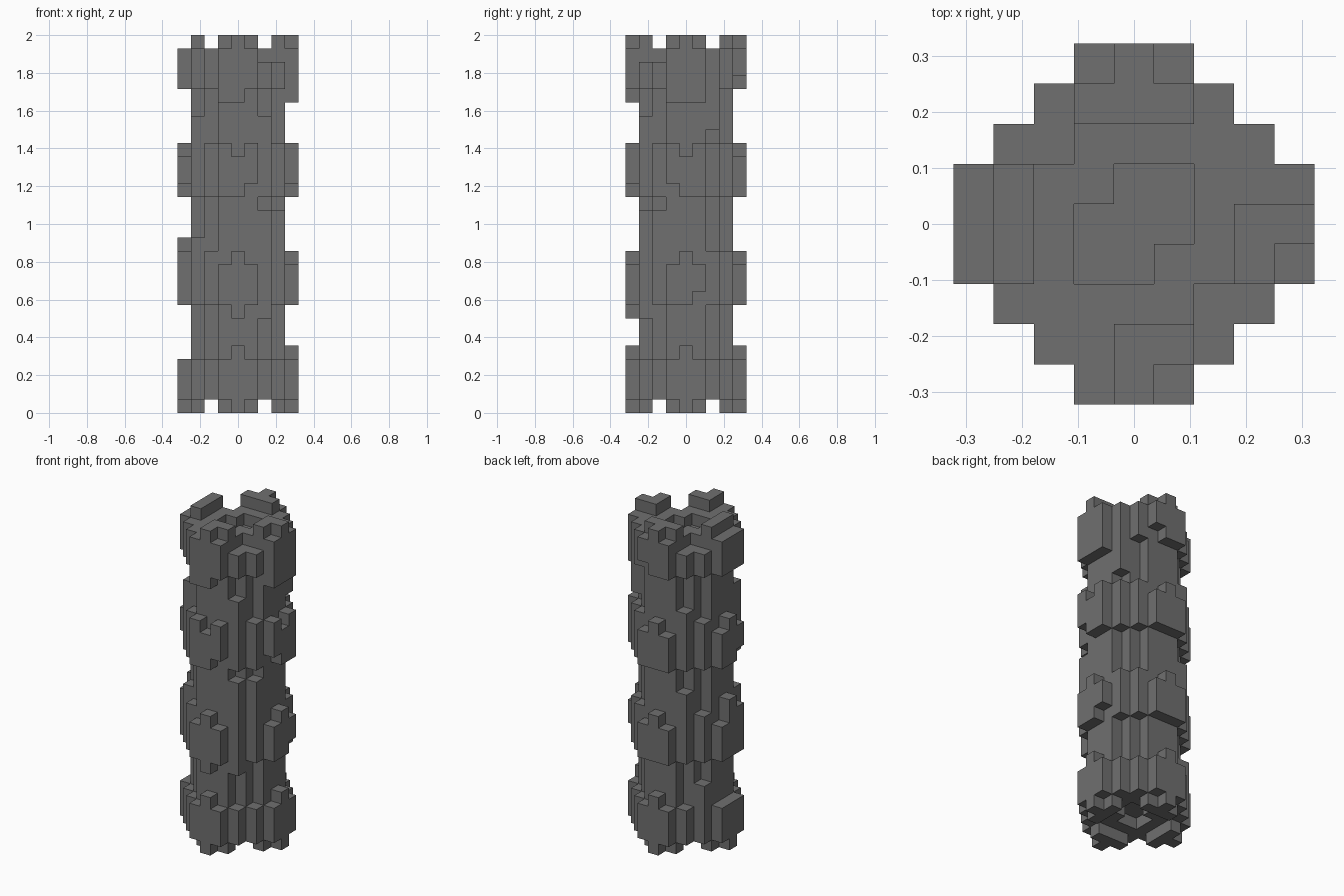
import bpy
import bmesh

cube = bpy.data.objects.get("Cube")
if cube:
    bpy.data.objects.remove(cube, do_unlink=True)

LAYERS = 28
UNIT = 2 / LAYERS
REACH = range(-4, 5)
blocks = set()


def stack(cell, low, high):
    """Fill one column of blocks between two layers."""
    for k in range(low, high):
        blocks.add((cell[0], cell[1], k))


# Raised ridges and sunken cells on the two ends
top_ridge = {(-3, -1), (-3, 0), (-3, 1), (-1, 3), (0, 3), (1, 3), (0, 4),
             (0, -3), (1, -3), (0, -4), (3, -1), (3, 0), (4, 0)}
hollow = {(i, j) for i in (-1, 0, 1) for j in (-1, 0, 1)} - {(-1, 1), (1, -1)}
low_corners = {(s * a, -s * b) for s in (-1, 1) for a, b in ((2, 2), (3, 2), (2, 3))}

# Narrow core running the full height
for i in REACH:
    for j in REACH:
        if abs(i) + abs(j) <= 4 and max(abs(i), abs(j)) <= 3:
            c = (i, j)
            top = 28 if c in top_ridge else 26 if c in hollow | low_corners else 27
            bottom = 2 if c in hollow else 0 if 3 in (abs(i), abs(j)) else 1
            stack(c, bottom, top)

# Irregular ends of single columns, by cell and band
special = {
    ((-4, 0), 0): (0, 4), ((-4, 0), 1): (8, 13), ((-4, -1), 1): (8, 12),
    ((-4, -1), 2): (17, 19), ((-4, 0), 3): (24, 27),
    ((0, -4), 1): (7, 12), ((0, -4), 2): (16, 19), ((1, -4), 2): (17, 20),
    ((-1, -4), 2): (16, 20), ((-1, -4), 3): (23, 27), ((0, -4), 3): (23, 28),
    ((4, 1), 1): (9, 11), ((4, 0), 2): (16, 19), ((4, 1), 2): (16, 20),
    ((4, -1), 2): (17, 20), ((4, -1), 3): (23, 27), ((4, 0), 3): (23, 28),
    ((4, 1), 3): (23, 27), ((1, 4), 3): (25, 27),
    ((2, -3), 1): (7, 15), ((2, -3), 2): (16, 22), ((3, -2), 1): (8, 15),
    ((-3, -2), 1): (8, 13), ((-3, -2), 2): (16, 22), ((3, 2), 3): (21, 27),
    ((-2, 3), 1): (8, 14), ((-2, 3), 2): (16, 21), ((-3, 2), 0): (1, 6),
}

# Four wide bands around the core
for i in REACH:
    for j in REACH:
        c = (i, j)
        size = abs(i) + abs(j)
        if size > 5 or (size == 4 and 4 not in (abs(i), abs(j))) or size < 4:
            continue
        for band in range(4):
            low = band * 8
            middle = 0 in c
            high = low + (4 if middle else 3)
            if band == 0:
                low, high = (0, 5) if middle else (1, 4)
            elif size == 5 and 4 not in (abs(i), abs(j)):
                high = low + 4
            low, high = special.get((c, band), (low, high))
            if band == 3:
                high = min(high, 26 if c in low_corners else 28 if c in top_ridge else 27)
            stack(c, low, high)

# Skin the blocks with their exposed faces only
bm = bmesh.new()
corners = {}


def corner(p):
    if p not in corners:
        corners[p] = bm.verts.new(((p[0] - 0.5) * UNIT, (p[1] - 0.5) * UNIT, p[2] * UNIT))
    return corners[p]


for block in sorted(blocks):
    for axis in range(3):
        u, v = (axis + 1) % 3, (axis + 2) % 3
        for side in (0, 1):
            beside = list(block)
            beside[axis] += 2 * side - 1
            if tuple(beside) in blocks:
                continue
            loop = []
            for du, dv in ((0, 0), (1, 0), (1, 1), (0, 1)):
                p = list(block)
                p[axis] += side
                p[u] += du
                p[v] += dv
                loop.append(corner(tuple(p)))
            bm.faces.new(loop if side else loop[::-1])

mesh = bpy.data.meshes.new("stone_pillar")
bm.to_mesh(mesh)
bm.free()
pillar = bpy.data.objects.new("stone_pillar", mesh)
bpy.context.collection.objects.link(pillar)

# Plain grey stone
stone = bpy.data.materials.new("grey_stone")
stone.use_nodes = True
grey = (0.16, 0.16, 0.16, 1)
stone.diffuse_color = grey
stone.node_tree.nodes["Principled BSDF"].inputs["Base Color"].default_value = grey
mesh.materials.append(stone)
